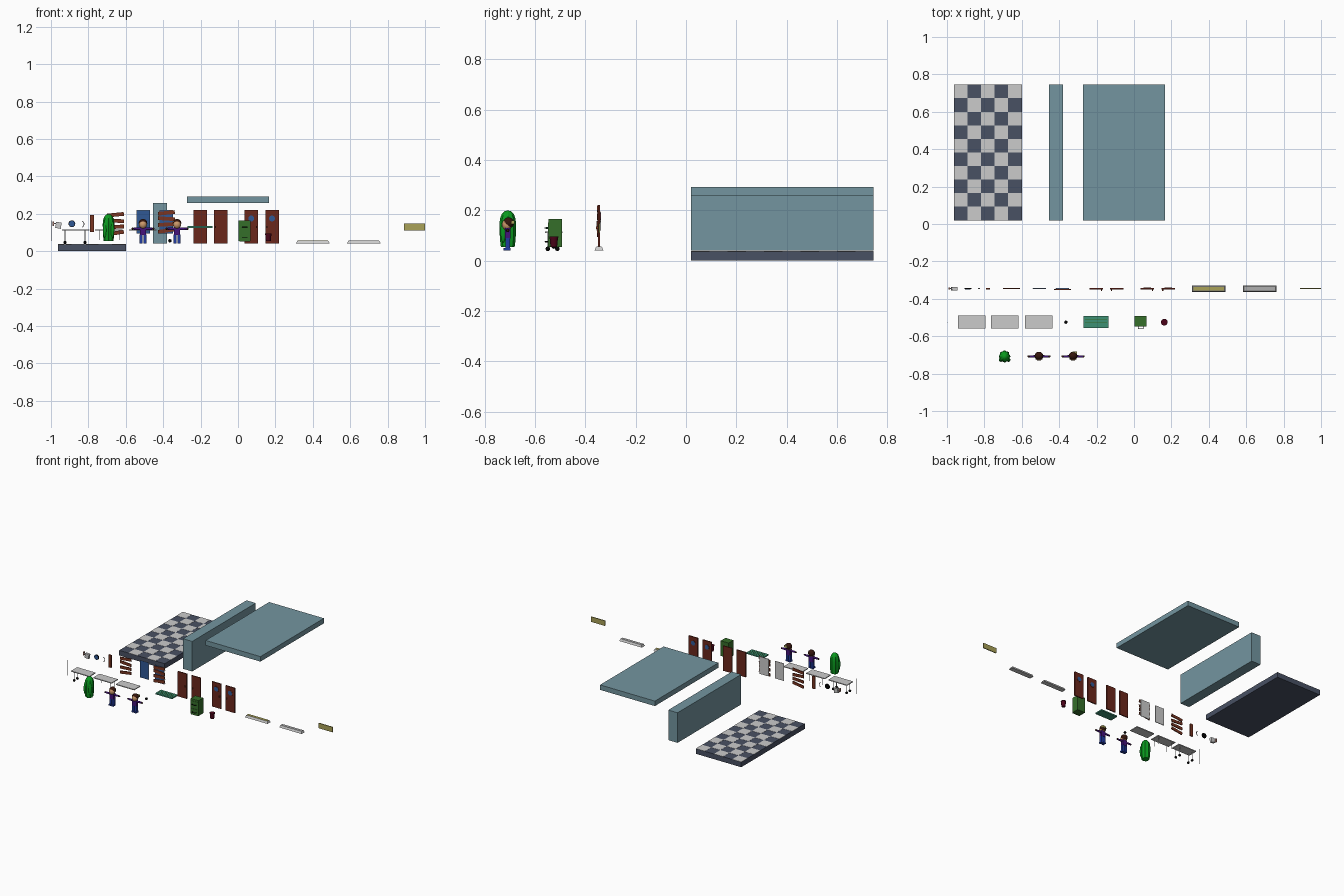
import bpy, bmesh, math
from mathutils import Matrix, Vector

if "Cube" in bpy.data.objects:
    bpy.data.objects.remove(bpy.data.objects["Cube"])

MATS = {}
COLS = {"dark_tile": (.29, .32, .39), "wall_blue": (.45, .58, .62), "wood": (.42, .17, .13),
        "plank": (.48, .22, .15), "glass": (.20, .35, .58), "green": (.22, .43, .18),
        "teal": (.25, .56, .45), "bright_green": (.07, .60, .14), "black": (.03, .03, .03),
        "maroon": (.30, .04, .12), "olive": (.66, .63, .35), "skin": (.80, .60, .42),
        "hair": (.22, .11, .08), "purple": (.27, .10, .48), "jeans": (.15, .24, .62),
        "pale": (.68, .68, .68), "pink": (.70, .50, .45)}


def finish(name, bm, mat, smooth=False):
    bmesh.ops.recalc_face_normals(bm, faces=bm.faces)
    me = bpy.data.meshes.new(name)
    bm.to_mesh(me)
    bm.free()
    ob = bpy.data.objects.new(name, me)
    bpy.context.collection.objects.link(ob)
    if mat:
        if mat not in MATS:
            MATS[mat] = bpy.data.materials.new(mat)
            MATS[mat].diffuse_color = [c ** 2.2 for c in COLS[mat]] + [1]
        me.materials.append(MATS[mat])
    if smooth:
        bpy.context.view_layer.objects.active = ob
        ob.select_set(True)
        bpy.ops.object.shade_smooth_by_angle(angle=math.radians(40))
        ob.select_set(False)
    return ob


def box(name, x, y, z, mat=None, tilt=0, taper=0):
    """Box from (min, max) ranges; tilt about y, taper pulls the top inwards."""
    c = Vector([(r[0] + r[1]) / 2 for r in (x, y, z)])
    s = [r[1] - r[0] for r in (x, y, z)]
    bm = bmesh.new()
    bmesh.ops.create_cube(bm, size=1)
    for v in bm.verts:
        top = v.co.z > 0
        v.co = Vector([v.co[i] * s[i] for i in range(3)])
        if top:
            v.co.x -= math.copysign(taper, v.co.x)
            v.co.y -= math.copysign(taper, v.co.y)
    bm.transform(Matrix.Translation(c) @ Matrix.Rotation(tilt, 4, 'Y'))
    return finish(name, bm, mat)


def rod(name, a, b, r, mat=None, r2=None, n=16):
    a, b = Vector(a), Vector(b)
    bm = bmesh.new()
    bmesh.ops.create_cone(bm, cap_ends=True, segments=n, radius1=r,
                          radius2=r if r2 is None else r2, depth=(b - a).length)
    bm.transform(Matrix.Translation((a + b) / 2) @ (b - a).to_track_quat('Z', 'Y').to_matrix().to_4x4())
    return finish(name, bm, mat, True)


def ball(name, c, r, mat=None, scale=(1, 1, 1)):
    bm = bmesh.new()
    bmesh.ops.create_uvsphere(bm, u_segments=16, v_segments=10, radius=r)
    bm.transform(Matrix.Translation(c) @ Matrix.Diagonal((*scale, 1)))
    return finish(name, bm, mat, True)


# room shell: chequered floor, wall, ceiling laid out side by side
D = (.02, .745)
box("floor_slab", (-.963, -.6), D, (0, .037), "dark_tile")
cx, cy = .363 / 5, .725 / 10
for i in range(5):
    for j in range(10):
        if (i + j) % 2:
            box("floor_tile", (-.963 + i * cx, -.963 + (i + 1) * cx),
                (.02 + j * cy, .02 + (j + 1) * cy), (.036, .038))
box("wall", (-.454, -.38), D, (.04, .257), "wall_blue")
box("ceiling", (-.273, .165), D, (.257, .293), "wall_blue")

# first row: fittings around y = -0.345
Y = -.345


def slab(name, x, z, mat=None, t=.004, y=Y, tilt=0):
    return box(name, x, (y - t, y + t), z, mat, tilt)


slab("camera_plate", (-.992, -.985), (.135, .16), "pink", .006)
slab("camera_arm", (-.986, -.97), (.145, .151), None, .003)
box("camera_body", (-.975, -.945), (-.355, -.338), (.122, .155), None, .15)
rod("clock_rim", (-.888, Y - .003, .147), (-.888, Y + .003, .147), .018, "black", n=24)
rod("clock_face", (-.888, Y - .004, .147), (-.888, Y, .147), .015, "glass", n=24)
for i in range(5):   # crescent hook
    a, b = (math.radians(-100 + 40 * (i + k)) for k in (0, 1))
    rod("hook_part", (-.833 + .01 * math.cos(a), Y, .145 + .016 * math.sin(a)),
        (-.833 + .01 * math.cos(b), Y, .145 + .016 * math.sin(b)), .002, None, n=6)
slab("single_plank", (-.79, -.769), (.102, .193), "plank")


def planks(x, zs, y):
    for k, z in enumerate(zs):
        slab("plank", (x - .045, x + .045), (z - .01, z + .01), "plank", .003, y, (-.1, .07, -.06, -.15)[k])


def window(x):
    slab("window_frame", (x - .036, x + .036), (.095, .22), None, .002, Y + .001)
    slab("window_glass", (x - .035, x + .035), (.096, .219), "glass", .001, Y - .0015)


planks(-.655, (.195, .163, .13, .097), Y)
window(-.506)
window(-.383)
planks(-.383, (.205, .174, .143, .11), Y - .006)

# two double doors, the second with round windows
for x0, x1, side, porthole in ((-.237, -.166, 1, 0), (-.128, -.055, -1, 0),
                               (.035, .107, 1, 1), (.146, .218, -1, 1)):
    slab("door", (x0, x1), (.04, .22), "wood")
    m = (x0 + x1) / 2
    hx = m + side * .028
    box("door_handle", (hx - .003, hx + .003), (-.358, -.347), (.125, .135), "plank")
    if porthole:
        rod("door_window_rim", (m, Y - .006, .175), (m, Y + .006, .175), .02, "wood", n=24)
        rod("door_window", (m, Y - .0065, .175), (m, Y + .0065, .175), .016, "glass", n=24)

# ceiling lamps and hanging sign
for x0, mat in ((.31, "olive"), (.583, "pale")):
    box("lamp_housing", (x0, x0 + .18), (-.363, -.328), (.04, .055), None, 0, .006)
    box("lamp_panel", (x0 + .008, x0 + .172), (-.355, -.336), (.045, .056), mat)
slab("sign", (.888, 1.0), (.11, .147), "olive", .003)

# second row: furniture around y = -0.525
R = -.525
rod("stand_pole", (-.998, R, .055), (-.998, R, .165), .002, None, n=8)
for x in (-.942, -.764, -.584):
    box("trolley_top", (x, x + .147), (-.56, -.49), (.11, .116))
for x in (-.925, -.818):
    for y in (-.549, -.511):
        rod("trolley_leg", (x, y, .05), (x, y, .112), .002, None, n=8)
        ball("trolley_wheel", (x, y, .047), .009, "black")
for x in (-.742, -.633):
    for y in (-.549, -.501):
        rod("table_leg", (x, y, .06), (x, y, .112), .0015, None, n=6)
ball("loose_wheel", (-.364, R, .056), .009, "black")
box("mattress", (-.27, -.137), (-.556, -.493), (.125, .134), "teal")
for y in (-.54, -.525, -.51):
    box("mattress_seam", (-.262, -.145), (y - .001, y + .001), (.133, .135), "green")
box("cabinet", (.004, .068), (-.547, -.493), (.055, .165), "green")
for z in (.13, .075):
    box("cabinet_shelf_line", (.008, .064), (-.549, -.546), (z - .022, z + .022), "green")
    for x in (.022, .05):
        rod("handle_post", (x, -.547, z), (x, -.56, z), .002, "black", n=6)
    rod("handle_bar", (.022, -.56, z), (.05, -.56, z), .002, "black", n=8)
rod("waste_bin", (.162, R, .055), (.162, R, .093), .013, "maroon", .017)
rod("waste_bin_rim", (.162, R, .091), (.162, R, .096), .018, "maroon")

# third row: ribbed green figure
P = -.708
bm = bmesh.new()
prof = [(.024, .055), (.027, .08), (.0285, .11), (.029, .145), (.027, .167), (.021, .185), (.011, .196)]
N = 32
rings = []
for r, z in prof:
    rings.append([bm.verts.new((-.692 + r * (1 + .08 * math.cos(8 * t)) * math.cos(t),
                                P + r * (1.06 + .08 * math.cos(8 * t)) * math.sin(t), z))
                  for t in (2 * math.pi * i / N for i in range(N))])
for a, b in zip(rings, rings[1:]):
    for i in range(N):
        bm.faces.new((a[i], a[(i + 1) % N], b[(i + 1) % N], b[i]))
bm.faces.new(rings[0])
tip = bm.verts.new((-.692, P, .2))
for i in range(N):
    bm.faces.new((rings[-1][i], rings[-1][(i + 1) % N], tip))
finish("ribbed_body", bm, "bright_green", True)
for s in (-1, 1):
    ball("body_lobe", (-.692 + s * .02, P - .018, .115), .011, "bright_green", (1, 1, 4))


# two figures with outstretched arms
def figure(x):
    box("torso", (x - .017, x + .017), (P - .011, P + .011), (.088, .13), "purple")
    ball("head", (x, P - .003, .143), .021, "skin", (1, .95, 1.1))
    ball("hair", (x, P + .003, .15), .022, "hair", (1.05, 1, 1))
    for s in (-1, 1):
        rod("arm", (x + s * .014, P, .12), (x + s * .052, P, .12), .007, "purple", .006, 10)
        ball("hand", (x + s * .056, P, .12), .006, "hair")
        box("leg", sorted((x + s * .002, x + s * .018)), (P - .009, P + .009), (.045, .09), "jeans")
        box("shoe", sorted((x + s * .002, x + s * .019)), (P - .016, P + .01), (.04, .05), "jeans")


figure(-.508)
figure(-.326)
box("head_lamp", (-.33, -.306), (-.694, -.682), (.145, .16), "olive")

for m in bpy.data.materials:
    if m.users and not m.is_grease_pencil:
        m.use_nodes = True
        m.node_tree.nodes["Principled BSDF"].inputs["Base Color"].default_value = m.diffuse_color
